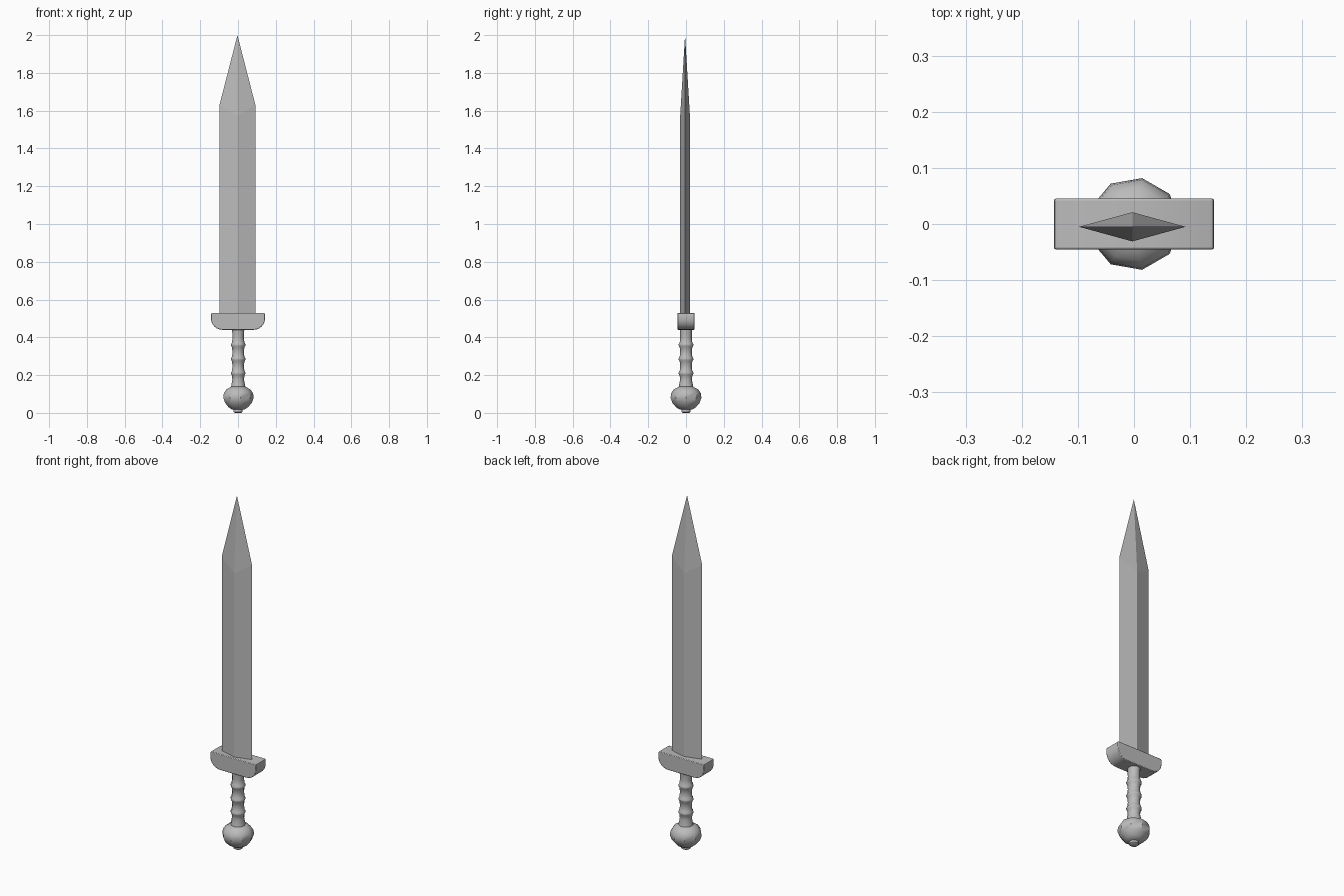
import bpy, bmesh
from math import cos, sin, pi, radians

cube = bpy.data.objects.get("Cube")
if cube:
    bpy.data.objects.remove(cube, do_unlink=True)

steel = bpy.data.materials.new("grey steel")
steel.use_nodes = True
grey = (0.5, 0.5, 0.5, 1)
steel.diffuse_color = grey
steel.node_tree.nodes["Principled BSDF"].inputs["Base Color"].default_value = grey


def add_object(name, bm, smooth_angle=None):
    bmesh.ops.recalc_face_normals(bm, faces=bm.faces)
    mesh = bpy.data.meshes.new(name)
    bm.to_mesh(mesh)
    bm.free()
    mesh.materials.append(steel)
    obj = bpy.data.objects.new(name, mesh)
    bpy.context.collection.objects.link(obj)
    if smooth_angle:
        bpy.ops.object.select_all(action='DESELECT')
        obj.select_set(True)
        bpy.context.view_layer.objects.active = obj
        bpy.ops.object.shade_smooth_by_angle(angle=radians(smooth_angle))
    return obj


def loft(bm, rings):
    """Skin closed rings of points, capping both ends."""
    loops = [[bm.verts.new(p) for p in ring] for ring in rings]
    for a, b in zip(loops, loops[1:]):
        for i in range(len(a)):
            j = (i + 1) % len(a)
            bm.faces.new((a[i], a[j], b[j], b[i]))
    bm.faces.new(loops[0])
    bm.faces.new(loops[-1])
    return loops


def lathe(name, profile, sides, smooth_angle):
    bm = bmesh.new()
    loft(bm, [[(r * cos(2 * pi * i / sides), r * sin(2 * pi * i / sides), z)
               for i in range(sides)] for r, z in profile])
    return add_object(name, bm, smooth_angle)


# Blade: diamond section, tapering to a point
def diamond(width, depth, z):
    cx, cy = -0.003, -0.005
    return [(cx + width, cy, z), (cx, cy + depth, z),
            (cx - width, cy, z), (cx, cy - depth, z)]


bm = bmesh.new()
loops = loft(bm, [diamond(0.095, 0.026, 0.5), diamond(0.095, 0.026, 1.63)])
for v in loops[-1][1::2]:
    v.co.z = 1.57
bmesh.ops.delete(bm, geom=[f for f in bm.faces if all(v in loops[-1] for v in f.verts)],
                 context='FACES_ONLY')
tip = bm.verts.new((-0.003, -0.005, 2.0))
for i in range(4):
    bm.faces.new((loops[-1][i], loops[-1][(i + 1) % 4], tip))
add_object("blade", bm)

# Guard: flat top with slightly eased corners, broad rounded lower corners
half = [(0.136, 0.53), (0.141, 0.527), (0.143, 0.52)]
for k in range(7):
    a = k / 6 * pi / 2
    half.append((0.083 + 0.06 * cos(a), 0.5 - 0.06 * sin(a)))
outline = half + [(-x, z) for x, z in reversed(half)]
bm = bmesh.new()
loft(bm, [[(x, y, z) for x, z in outline] for y in (-0.045, 0.045)])
guard = add_object("guard", bm, 35)
bevel = guard.modifiers.new("soft edges", 'BEVEL')
bevel.width = 0.003
bevel.segments = 2
bevel.limit_method = 'ANGLE'
bevel.angle_limit = radians(50)

# Grip: waisted finger sections between raised rings
profile = [(0.041, 0.125), (0.037, 0.15), (0.032, 0.175)]
for z in (0.21, 0.285, 0.36):
    profile += [(0.034, z - 0.012), (0.039, z - 0.004), (0.039, z + 0.004),
                (0.034, z + 0.012), (0.031, z + 0.037)]
profile += [(0.032, 0.42), (0.034, 0.45)]
lathe("grip", profile, 9, 45)

# Pommel: faceted globe and end button
lathe("pommel", [(0.034, 0.018), (0.053, 0.03), (0.073, 0.053), (0.083, 0.08),
                 (0.08, 0.103), (0.066, 0.124), (0.038, 0.139)], 9, 35)
lathe("pommel_button", [(0.017, 0.0), (0.025, 0.005), (0.025, 0.016), (0.022, 0.025)], 9, 45)
